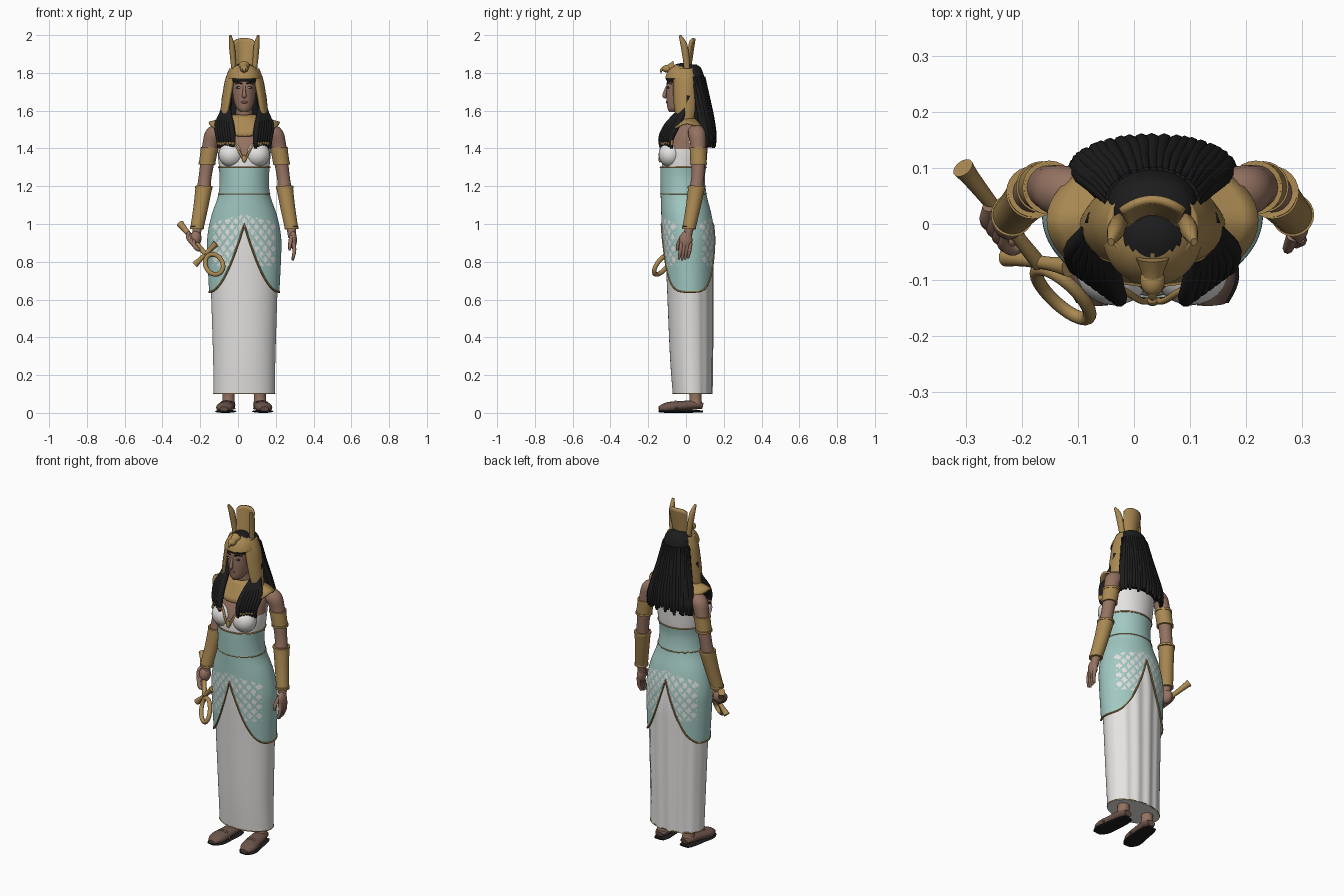
import bpy, bmesh, random
from math import sin, cos, pi, radians
from mathutils import Vector, Matrix

random.seed(4)
if "Cube" in bpy.data.objects:
    bpy.data.objects.remove(bpy.data.objects["Cube"])
CX = 0.033  # the figure stands a little left of the origin


def material(name, *rgb):
    m = bpy.data.materials.new(name)
    m.use_nodes = True
    m.diffuse_color = (*rgb, 1)
    m.node_tree.nodes["Principled BSDF"].inputs["Base Color"].default_value = (*rgb, 1)
    return m


gold = material("gold", .40, .25, .085)
skin = material("skin", .30, .17, .12)
white = material("white_cloth", .78, .77, .75)
teal = material("teal_cloth", .36, .58, .54)
black = material("black_hair", .012, .012, .013)
brown = material("sandal_brown", .15, .09, .07)
lip = material("lip_brown", .22, .09, .07)


def finish(name, bm, mats, rule=None, thick=0):
    """Colour faces by rule, shift to the figure's axis and make an object."""
    bmesh.ops.remove_doubles(bm, verts=bm.verts, dist=1e-5)
    bmesh.ops.recalc_face_normals(bm, faces=bm.faces)
    for f in bm.faces:
        f.smooth = True
        if rule:
            f.material_index = int(rule(f.calc_center_median()))
    bmesh.ops.translate(bm, verts=bm.verts, vec=(CX, 0, 0))
    me = bpy.data.meshes.new(name)
    bm.to_mesh(me)
    bm.free()
    for m in mats:
        me.materials.append(m)
    me.set_sharp_from_angle(angle=radians(50))
    ob = bpy.data.objects.new(name, me)
    bpy.context.collection.objects.link(ob)
    if thick:
        mod = ob.modifiers.new("thickness", 'SOLIDIFY')
        mod.thickness, mod.offset = thick, 0
    return ob


def skin_rows(name, rows, *mats, rule=None, closed=True, caps=True, thick=0):
    """Bridge rows of points with quads."""
    bm = bmesh.new()
    grid = [[bm.verts.new(p) for p in row] for row in rows]
    n = len(grid[0])
    for a, b in zip(grid, grid[1:]):
        for i in range(n if closed else n - 1):
            j = (i + 1) % n
            bm.faces.new((a[i], a[j], b[j], b[i]))
    if closed and caps:
        bm.faces.new(grid[0])
        bm.faces.new(grid[-1])
    return finish(name, bm, mats, rule, thick)


def smooth(pts, n=6):
    """Smooth curve through tuples of any length."""
    out = []
    for i in range(len(pts) - 1):
        ctl = pts[max(i - 1, 0)], pts[i], pts[i + 1], pts[min(i + 2, len(pts) - 1)]
        for k in range(n):
            t = k / n
            out.append(tuple(.5 * (2*b + (c-a)*t + (2*a-5*b+4*c-d)*t*t + (3*b-a-3*c+d)*t**3)
                             for a, b, c, d in zip(*ctl)))
    return out + [pts[-1]]


def oval(ring, ang):
    """Point on a ring (z, half width, front y, back y); angle 0 is the front."""
    z, hw, yf, yb = ring
    return Vector((hw * sin(ang), (yf + yb) / 2 - (yb - yf) / 2 * cos(ang), z))


def angles(n):
    return [2 * pi * i / n for i in range(n)]


def loft(name, rings, *mats, rule=None, seg=48):
    return skin_rows(name, [[oval(r, a) for a in angles(seg)] for r in smooth(rings)], *mats, rule=rule)


def ring_at(dense, z):
    for a, b in zip(dense, dense[1:]):
        if z <= b[0]:
            break
    t = (z - a[0]) / (b[0] - a[0])
    return (z, *(p + (q - p) * t for p, q in zip(a[1:], b[1:])))


def tube(name, pts, *mats, ref=(0, 1, 0), flat=1, seg=14, n=5, loop=False, rule=None):
    """Round tube through (x, y, z, radius) points."""
    path = smooth(pts, n) if n > 1 else pts
    rows = []
    for i, p in enumerate(path):
        a, b = path[max(i - 1, 0)], path[min(i + 1, len(path) - 1)]
        if loop and i in (0, len(path) - 1):
            a, b = path[-2], path[1]
        t = (Vector(b[:3]) - Vector(a[:3])).normalized()
        u = t.cross(Vector(ref)).normalized()
        v = t.cross(u)
        rows.append([Vector(p[:3]) + p[3] * (u * cos(q) + v * flat * sin(q)) for q in angles(seg)])
    return skin_rows(name, rows, *mats, rule=rule, caps=not loop)


def ball(name, centre, radii, *mats, rule=None):
    bm = bmesh.new()
    mat = Matrix.Translation(centre) @ Matrix.Diagonal((*radii, 1))
    bmesh.ops.create_uvsphere(bm, u_segments=24, v_segments=16, radius=1, matrix=mat)
    return finish(name, bm, mats, rule)


def trim(name, dense, z, r=.004):
    ring = ring_at(dense, z)
    pts = [(*oval(ring, a), r) for a in angles(48)]
    tube(name, pts + pts[:1], gold, ref=(0, 0, 1), seg=6, n=1, loop=True)


# Long skirt with soft folds at the back
skirt = smooth([(.1, .162, -.07, .138), (.3, .165, -.085, .141), (.65, .176, -.10, .143),
                (.85, .182, -.108, .142), (1.02, .16, -.11, .12)])
rows = [[oval(r, a) + Vector((0, .004 * sin(14 * a) * max(-cos(a), 0), 0)) for a in angles(96)] for r in skirt]
skin_rows("long_skirt", rows, white)
trim("skirt_hem", skirt, .104, .003)

# Overskirt, cut away in front and behind, with a diamond lattice
over = smooth([(.6, .184, -.108, .150), (.85, .196, -.12, .152), (.95, .193, -.127, .15),
               (1.05, .172, -.131, .135), (1.15, .138, -.134, .11), (1.24, .130, -.136, .10),
               (1.31, .137, -.136, .108)])


def hem(a):
    return .64 + .36 * (1 - abs(sin(a))) ** 1.9


def lattice(c):
    side = abs(c.x) / .19
    if not .78 < c.z < 1.05 - .05 * side or side > .88:
        return 0
    a, b = c.x / .044, c.z / .058
    return .17 < (a + b) % 1 < .83 and .17 < (a - b) % 1 < .83


turn = angles(180)
rows = [[oval(ring_at(over, hem(a) + (1.30 - hem(a)) * k / 80), a) for a in turn] for k in range(81)]
skin_rows("overskirt", rows, teal, white, rule=lattice, caps=False)
edge = [(*oval(ring_at(over, hem(a)), a), .005) for a in turn]
tube("overskirt_hem", edge + edge[:1], gold, ref=(0, .1, 1), seg=6, n=1, loop=True)
trim("waist_trim", over, 1.16, .003)
trim("bodice_trim", over, 1.30)

# Torso: white bodice with bare chest and shoulders
def bodice(c):
    if c.y > .02:
        return c.z < 1.46
    return c.z < 1.40 and abs(c.x) > .045 * (c.z - 1.33) / .09


loft("torso", [(1.2, .12, -.12, .09), (1.3, .133, -.128, .106), (1.37, .14, -.122, .112),
               (1.42, .142, -.108, .115), (1.47, .143, -.085, .115), (1.51, .132, -.055, .11),
               (1.545, .09, -.03, .095), (1.575, .047, -.035, .07), (1.64, .043, -.04, .06)],
     skin, white, rule=bodice, seg=72)
for s, side in ((-1, "right"), (1, "left")):
    ball(side + "_bust", (s * .069, -.083, 1.368), (.067, .062, .066), white)
    tube(side + "_neckline_trim", [(0, -.136, 1.33, .006), (s * .02, -.137, 1.37, .006),
         (s * .045, -.122, 1.415, .006), (s * .08, -.10, 1.45, .005)], gold, seg=8)
ball("neckline_jewel", (0, -.138, 1.345), (.012, .008, .02), gold)

# Broad collar
rows = []
for k in (0, .2, .4, .6, .8, 1):
    row = [oval((0, .052 + .135 * k, -.045 - .062 * k, .075 + .045 * k), a) for a in angles(48)]
    for p, a in zip(row, angles(48)):
        c = cos(a)
        p.z = 1.575 - k * (.04 + (.07 * c ** 1.5 if c > 0 else -.035 * c))
    rows.append(row)
skin_rows("broad_collar", rows, gold, caps=False, thick=.012)

# Head and face
loft("head", [(1.592, .02, -.088, -.03), (1.612, .04, -.098, 0), (1.65, .055, -.102, .04),
              (1.70, .062, -.104, .06), (1.76, .066, -.10, .07), (1.82, .05, -.075, .05)], skin)
tube("nose", [(0, -.1, 1.728, .007), (0, -.112, 1.695, .009), (0, -.113, 1.678, .012),
              (0, -.103, 1.67, .006)], skin)
ball("lips", (0, -.1, 1.645), (.018, .007, .007), lip)
for s, side in ((-1, "right"), (1, "left")):
    ball(side + "_eye", (s * .027, -.094, 1.722), (.016, .005, .006), black)
    ball(side + "_iris_white", (s * .027, -.097, 1.722), (.009, .004, .0035), white)
    tube(side + "_brow", [(s * .01, -.102, 1.742, .003), (s * .03, -.096, 1.748, .004),
                          (s * .05, -.075, 1.74, .002)], black, seg=6)

# Hair: back mass, braids and front locks with gold beads
hair = [(1.44, .142, .05, .152), (1.55, .122, .02, .138), (1.65, .10, 0, .12), (1.75, .085, -.02, .103),
        (1.82, .07, -.03, .083), (1.845, .03, -.01, .055)]
loft("hair_back", hair, black)
hair = smooth(hair)
ball("hair_fringe", (0, -.018, 1.77), (.076, .088, .05), black, rule=None)


def beads(c):
    return 1.424 < c.z < 1.436


for i in range(23):
    a = pi + (i / 11 - 1) * 1.55
    pts = [(*oval(ring_at(hair, z), a + random.uniform(-.04, .04)), r)
           for z, r in ((1.78, .006), (1.66, .011), (1.56, .014), (1.47, .014))]
    x, y, z, r = pts[-1]
    pts.append((x * 1.03, y + .002, random.uniform(1.40, 1.43), .007))
    tube("back_braid", pts, black, seg=8, n=4)
for s in (-1, 1):
    for i in range(7):
        t = i / 6
        x, y = .06 + .075 * t, -.132 + .055 * t
        tube("front_lock", [(s * (.082 + .02 * t), .01, 1.68, .016), (s * (.085 + .025 * t), -.03 + .02 * t, 1.6, .017),
             (s * (x + .008), y + .03, 1.52, .016), (s * x, y, 1.455, .015),
             (s * x, y, random.uniform(1.40, 1.415), .008)], black, gold, rule=beads, seg=10)

# Bird headdress: cap open over the crown of the head, wings, bird head
def cap_top(c):
    return (c.x / .056) ** 2 + ((c.y + .012) / .044) ** 2 < 1


rows = []
for k in range(17):
    q = radians(10 + 79 * k / 16)
    rows.append([Vector((.09 * cos(q) * sin(a), -.02 - .092 * cos(q) * cos(a), 1.752 + .1 * sin(q)))
                 for a in angles(64)])
skin_rows("headdress_cap", rows, gold, black, rule=cap_top)
for s, side in ((-1, "right"), (1, "left")):
    rows = []
    for z, x, yf, yb in smooth([(1.82, .072, -.055, .055), (1.76, .094, -.062, .062), (1.68, .108, -.062, .06),
                                (1.6, .118, -.055, .05), (1.55, .122, -.035, .03), (1.535, .122, -.01, .01)]):
        rows.append([Vector((s * (x - .035 * (1 - k / 4) ** 2 * (yb - yf) / .12), yf + (yb - yf) * k / 8, z))
                     for k in range(9)])
    skin_rows(side + "_headdress_wing", rows, gold, closed=False, thick=.016)
    tube(side + "_horn", [(s * .055, .005, 1.82, .013), (s * .06, 0, 1.88, .015), (s * .066, -.012, 1.95, .015),
                          (s * .074, -.032, 1.998, .006)], gold, flat=1.2)
ball("bird_head", (0, -.1, 1.822), (.022, .028, .02), gold)
tube("bird_beak", [(0, -.115, 1.825, .011), (0, -.13, 1.815, .007), (0, -.133, 1.798, .002)], gold, ref=(1, 0, 0))
tube("bird_neck", [(0, -.06, 1.835, .03), (0, -.085, 1.828, .02), (0, -.1, 1.822, .018)], gold, ref=(1, 0, 0))

# Curved crown plate
rows = []
for k in range(9):
    t = k / 8
    rows.append([Vector(((.047 + .01 * t) * u, .022 + .022 * t - .022 * u * u,
                         1.835 + t * (.148 - .02 * u ** 4))) for u in [i / 8 - 1 for i in range(17)]])
skin_rows("crown_plate", rows, gold, closed=False, thick=.014)

# Arms with armbands and bracers
for s, side in ((-1, "right"), (1, "left")):
    tube(side + "_arm", [(s * .11, .05, 1.485, .042), (s * .16, .058, 1.475, .046), (s * .18, .064, 1.42, .041),
         (s * .192, .066, 1.35, .038), (s * .207, .062, 1.25, .034), (s * .217, .052, 1.17, .036),
         (s * .236, .032, 1.06, .031), (s * .25, .015, .97, .024), (s * .254, .008, .93, .022)], skin, seg=20)
    band = [(s * .184, .065, 1.40, .045), (s * .197, .066, 1.32, .043)]
    cuff = [(s * .214, .056, 1.195, .044), (s * .23, .038, 1.09, .039), (s * .25, .016, .98, .035)]
    tube(side + "_armband", band, gold, seg=24)
    tube(side + "_bracer", cuff, gold, seg=24)
    for x, y, z, r in band + cuff[::2]:
        tube(side + "_band_rim", [(x, y, z + .006, r + .003), (x, y, z - .006, r + .003)], gold, seg=24, n=1)

# Left hand hangs open, right hand is a fist
ball("left_palm", (.258, 0, .915), (.021, .034, .048), skin)
for i in range(4):
    y = -.024 + .016 * i
    tube("left_finger", [(.262, y, .90, .011), (.265, y - .006, .855, .010),
                         (.256, y - .014, .808 + .005 * abs(i - 1), .006)], skin, seg=8)
tube("left_thumb", [(.25, -.02, .935, .012), (.242, -.042, .89, .010), (.24, -.046, .86, .006)], skin, seg=8)
ball("right_palm", (-.256, .008, .925), (.03, .036, .042), skin)
for i in range(4):
    d = Vector((.01, -.013, -.012)) * (i - 1.5)
    curl = [(-.278, .01, .935), (-.282, -.015, .91), (-.262, -.026, .885), (-.24, -.005, .885)]
    tube("right_finger", [(*(Vector(p) + d), .011) for p in curl], skin, seg=8)

# Looped cross held in the right hand
top, axis = Vector((-.338, .10, 1.0)), Vector((.175, -.22, -.21))
across = Vector((.12, -.02, .12)).normalized()
normal = axis.cross(across)
bar, loop_mid = top + axis * .76, top + axis * 1.02
tube("cross_shaft", [(*(top + axis * t), r) for t, r in ((0, .02), (.1, .016), (.4, .012), (.78, .014))],
     gold, ref=normal)
tube("cross_bar", [(*(bar + across * t), r) for t, r in ((-.08, .018), (-.04, .013), (0, .012), (.04, .013),
                                                        (.08, .018))], gold, ref=normal)
pts = [(*(loop_mid + axis * .2 * cos(a) + across * .046 * sin(a)), .012) for a in angles(32)]
tube("cross_loop", pts + pts[:1], gold, ref=normal, n=1, loop=True)

# Feet in sandals
for s, side in ((-1, "right"), (1, "left")):
    foot = [(.082, .088, .036, .025), (.085, .05, .042, .038), (.094, -.03, .036, .043), (.104, -.1, .028, .045),
            (.108, -.143, .02, .022)]
    foot = [(s * x, y, z, r) for x, y, z, r in foot]
    tube(side + "_foot", foot, brown, ref=(0, 0, 1), flat=.62, seg=20)
    tube(side + "_sole", [(x, y, .008, r + .006) for x, y, z, r in foot], black, ref=(0, 0, 1), flat=.16, seg=20)
    tube(side + "_ankle", [(s * .084, .05, .04, .036), (s * .083, .05, .09, .032), (s * .082, .045, .2, .042)],
         skin, seg=20)
    tube(side + "_sandal_strap", [(s * .052, -.05, .02, .007), (s * .075, -.055, .056, .007),
         (s * .115, -.055, .056, .007), (s * .142, -.05, .02, .007)], brown, seg=8)
